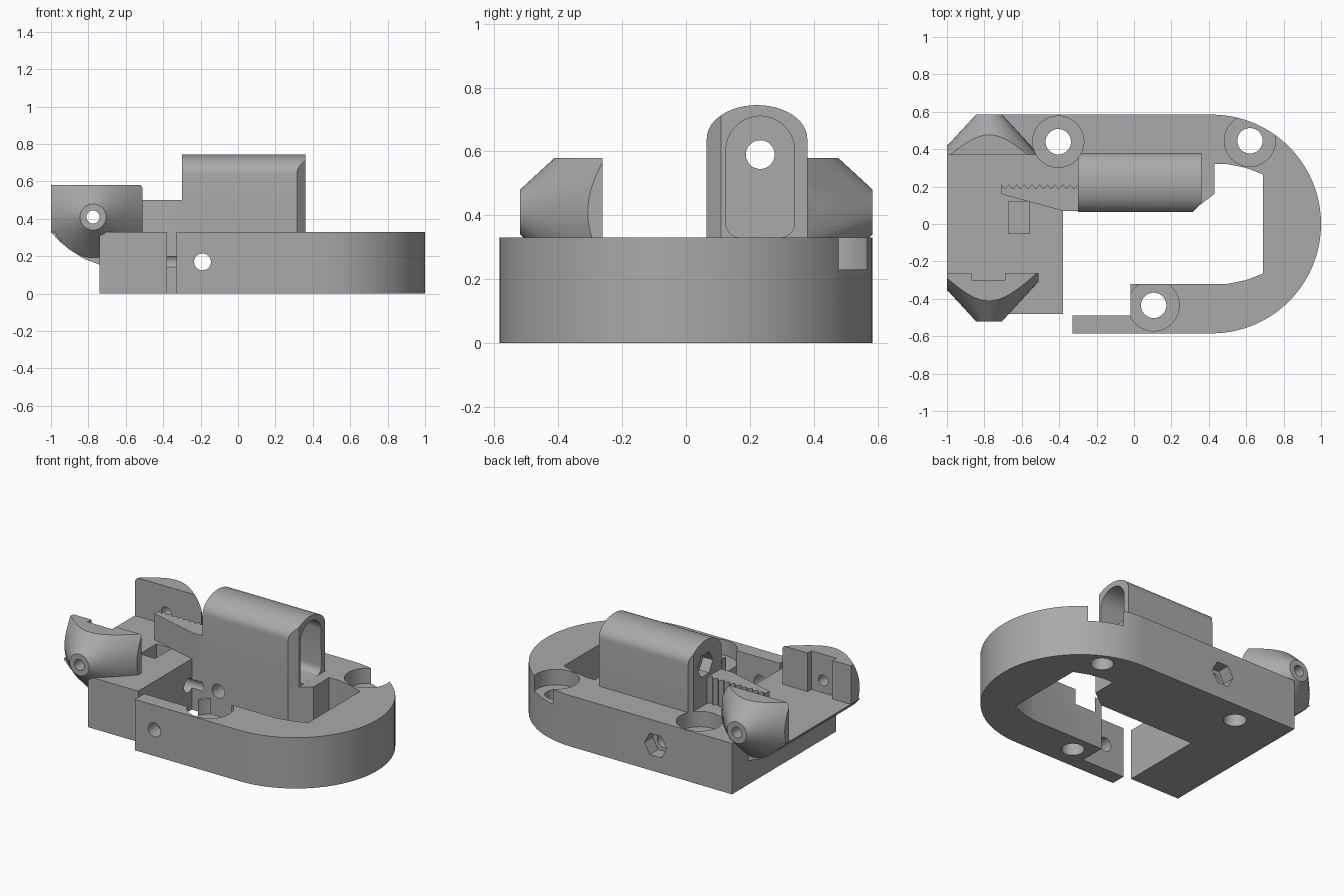
import bpy, bmesh
from math import sin, cos, pi, radians
from mathutils import Matrix, Vector

cube = bpy.data.objects.get("Cube")
if cube:
    bpy.data.objects.remove(cube, do_unlink=True)

grey = bpy.data.materials.new("plain grey")
grey.use_nodes = True
grey.diffuse_color = (0.4, 0.4, 0.4, 1)
grey.node_tree.nodes["Principled BSDF"].inputs["Base Color"].default_value = (0.4, 0.4, 0.4, 1)

# Maps (profile u, profile v, distance) to world axes
AXES = {"x": lambda u, v, d: (d, u, v),
        "y": lambda u, v, d: (u, d, v),
        "z": lambda u, v, d: (u, v, d)}


def finish(name, bm):
    bmesh.ops.recalc_face_normals(bm, faces=bm.faces)
    mesh = bpy.data.meshes.new(name)
    bm.to_mesh(mesh)
    bm.free()
    mesh.materials.append(grey)
    ob = bpy.data.objects.new(name, mesh)
    bpy.context.collection.objects.link(ob)
    return ob


def loft(name, axis, rings):
    """Skin a list of (profile, distance) rings and cap both ends."""
    bm = bmesh.new()
    loops = [[bm.verts.new(AXES[axis](u, v, d)) for u, v in pts] for pts, d in rings]
    n = len(loops[0])
    for a, b in zip(loops, loops[1:]):
        for i in range(n):
            j = (i + 1) % n
            bm.faces.new((a[i], a[j], b[j], b[i]))
    bm.faces.new(loops[0])
    bm.faces.new(loops[-1])
    return finish(name, bm)


def prism(name, axis, pts, lo, hi):
    return loft(name, axis, [(pts, lo), (pts, hi)])


def circle(u, v, r, n=40):
    return [(u + r * cos(2 * pi * i / n), v + r * sin(2 * pi * i / n)) for i in range(n)]


def rect(u0, u1, v0, v1):
    return [(u0, v0), (u1, v0), (u1, v1), (u0, v1)]


def boolean(ob, cutter, operation="DIFFERENCE"):
    mod = ob.modifiers.new("cut", "BOOLEAN")
    mod.object, mod.operation, mod.solver = cutter, operation, "EXACT"
    bpy.context.view_layer.objects.active = ob
    bpy.ops.object.modifier_apply(modifier=mod.name)


def cut(obs, axis, pts, lo, hi):
    cutter = prism("cutter", axis, pts, lo, hi)
    for ob in obs:
        boolean(ob, cutter)
    bpy.data.objects.remove(cutter, do_unlink=True)


TOP = 0.33

# C-shaped base with one rounded end
R, CX = 0.585, 0.415
outline = [(-0.74, -0.48), (-0.38, -0.48), (-0.38, 0.07), (0.31, 0.07), (0.43, 0.16),
           (0.43, 0.32), (0.5, 0.32), (0.6, 0.3), (0.69, 0.265),
           (0.69, -0.265), (0.6, -0.3), (0.5, -0.32), (-0.02, -0.32),
           (-0.02, -0.49), (-0.33, -0.49), (-0.33, -R)]
outline += [(CX + R * cos(a), R * sin(a)) for a in (-pi / 2 + pi * i / 40 for i in range(41))]
outline += [(-0.74, R)]
base = prism("base", "z", outline, 0, TOP)

# Overhanging bed whose underside curves up to the end
under = [(-1, TOP), (-0.96, 0.285), (-0.9, 0.235), (-0.82, 0.185), (-0.74, 0.155)]
bed = prism("jaw_bed", "y", under + [(-0.74, TOP)], -0.36, 0.42)

# Conical jaws, trimmed to a shared cross-section
JX, JZ = -0.775, 0.41


def jaw(name, tip, back):
    big = 0.07 + 0.92 * abs(back - tip)
    ob = loft(name, "y", [(circle(JX, JZ, 0.07, 48), tip), (circle(JX, JZ, big, 48), back)])
    trim = prism("trim", "y", under + [(-0.51, 0.155), (-0.51, 0.58), (-1, 0.58)], -0.7, 0.7)
    boolean(ob, trim, "INTERSECT")
    bpy.data.objects.remove(trim, do_unlink=True)
    return ob


front_jaw = jaw("front_jaw", -0.52, -0.262)
rear_jaw = jaw("rear_jaw", 0.585, 0.37)
cut([front_jaw], "z", rect(-0.87, -0.69, -0.3, -0.2), TOP, 0.7)
cut([front_jaw, rear_jaw], "y", circle(JX, JZ, 0.035, 24), -0.7, 0.7)

# Round-topped motor housing
arch = [(0.2225 + 0.1575 * cos(a), 0.64 + 0.105 * sin(a)) for a in (pi * i / 24 for i in range(25))]
housing = prism("housing", "x", [(0.065, TOP), (0.38, TOP)] + arch, -0.3, 0.36)
cut([housing], "z", [(0.3, 0.05), (0.4, 0.05), (0.4, 0.15)], 0.2, 0.9)

# Rounded slot, through hole and hex pocket in the housing
slot = []
for cy, cz, r, start in ((0.295, 0.375, 0.045, -90), (0.2325, 0.603, 0.1075, 0),
                         (0.2325, 0.603, 0.1075, 90), (0.17, 0.375, 0.045, 180)):
    slot += [(cy + r * cos(radians(start + 9 * i)), cz + r * sin(radians(start + 9 * i)))
             for i in range(11 if start != 90 else 0, 11) or range(1, 11)]
cut([housing], "x", slot, -0.15, 0.5)
cut([housing], "x", circle(0.2325, 0.59, 0.045), -0.5, 0.5)
cut([housing], "x", circle(0.2325, 0.59, 0.08, 6), -0.5, -0.23)

# Serrated finger reaching from the housing
teeth = [(-0.3 - 0.41 * i / 40, 0.2 + 0.012 * cos(2 * pi * i / 4)) for i in range(41)]
finger = prism("serrated_finger", "z",
               [(-0.71, 0.16), (-0.38, 0.07), (-0.3, 0.07)] + teeth, TOP, 0.5)

# Counterbored mounting holes
for x, y in ((-0.405, 0.44), (0.62, 0.445), (0.105, -0.435)):
    cut([base], "z", circle(x, y, 0.068), -0.1, 0.5)
    cut([base], "z", circle(x, y, 0.137, 48), 0.23, 0.9)
cut([rear_jaw, housing], "z", circle(-0.405, 0.44, 0.137, 48), 0.23, 0.9)

# Clamp bolt hole with hex pocket, nut slot and its screw hole
cut([base], "y", circle(-0.19, 0.17, 0.045), -0.8, 0.8)
cut([base], "y", circle(-0.19, 0.17, 0.08, 6), 0.5, 0.8)
cut([base], "z", rect(-0.67, -0.56, -0.05, 0.12), 0.08, 0.5)
cut([base], "x", circle(0.035, 0.17, 0.045), -0.62, -0.3)

# Smooth the curved walls and keep the machined edges crisp
bpy.ops.object.select_all(action="DESELECT")
for ob in (base, bed, front_jaw, rear_jaw, housing, finger):
    ob.select_set(True)
bpy.context.view_layer.objects.active = base
bpy.ops.object.shade_smooth_by_angle(angle=radians(25))
